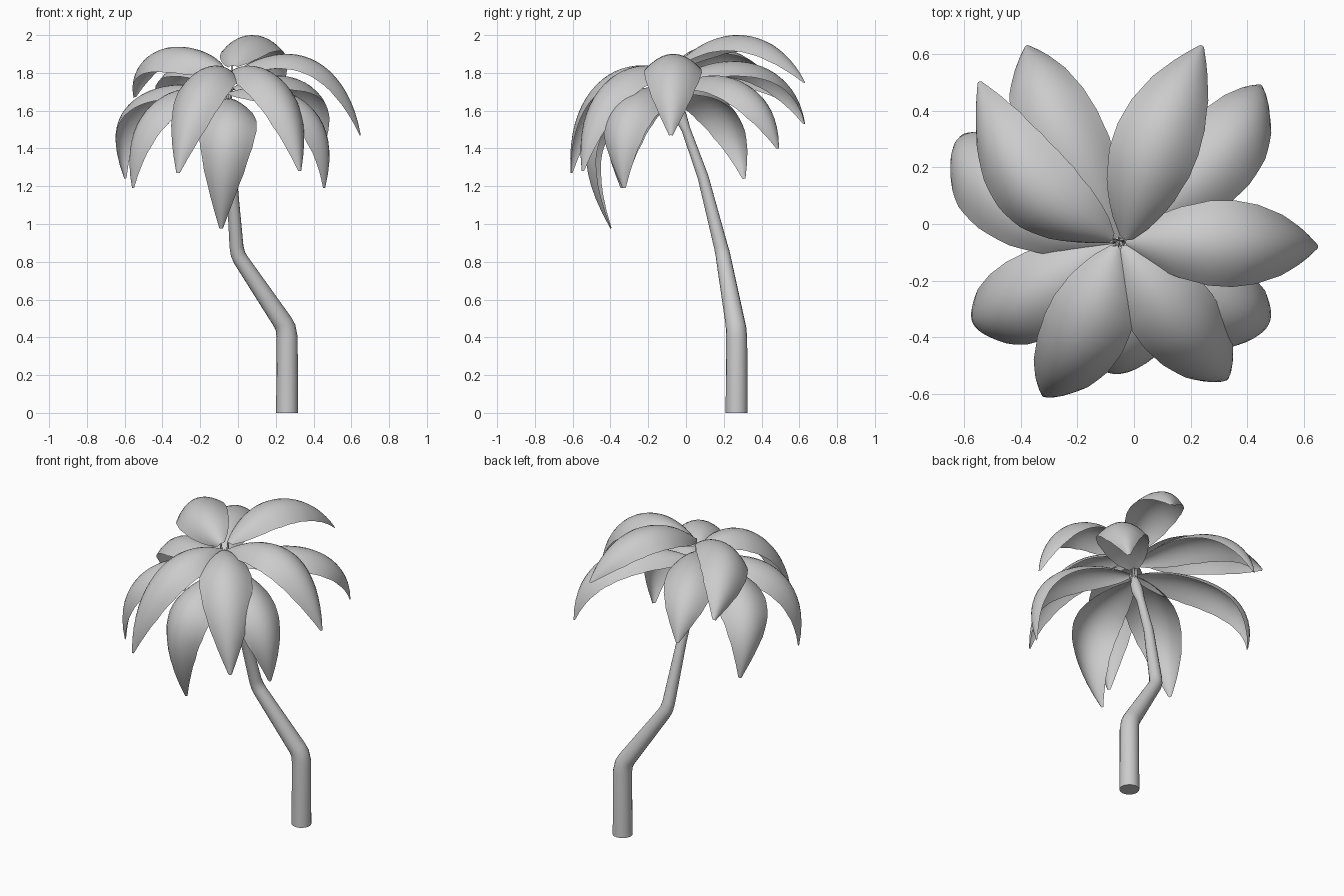
import bpy, bmesh, math
from mathutils import Vector

if "Cube" in bpy.data.objects:
    bpy.data.objects.remove(bpy.data.objects["Cube"])


def tube(name, pts, sides_res):
    # round tube along a path of (x, y, z, radius)
    cu = bpy.data.curves.new(name, 'CURVE')
    cu.dimensions = '3D'
    cu.bevel_depth = 1.0
    cu.bevel_resolution = sides_res
    cu.use_fill_caps = True
    sp = cu.splines.new('POLY')
    sp.points.add(len(pts) - 1)
    for p, (x, y, z, r) in zip(sp.points, pts):
        p.co = (x, y, z, 1)
        p.radius = r
    sp.use_smooth = True
    ob = bpy.data.objects.new(name, cu)
    bpy.context.collection.objects.link(ob)
    return ob


# half-width of a frond along its length
PROFILE = [(0, .025), (.05, .066), (.12, .102), (.2, .126), (.35, .15), (.5, .153),
           (.65, .14), (.8, .107), (.92, .058), (1, .01)]


def width(t):
    for (a, wa), (b, wb) in zip(PROFILE, PROFILE[1:]):
        if t <= b:
            return wa + (wb - wa) * (t - a) / (b - a)
    return PROFILE[-1][1]


def frond(name, base, mid, tip, bulge=0, roll=0, n=20, m=10):
    # arched blade: spine through base, mid and tip, pushed outward near the tip
    b, q, e = Vector(base), Vector(mid), Vector(tip)
    c = 2 * q - (b + e) / 2
    d = Vector((e.x - b.x, e.y - b.y, 0)).normalized()
    side0 = Vector((d.y, -d.x, 0))
    out = (d + Vector((0, 0, .5))) * bulge * 6.75

    def spine(t):
        return b * (1 - t) ** 2 + c * 2 * t * (1 - t) + e * t * t + out * max(t, 0) ** 3 * (1 - t)

    bm = bmesh.new()
    rows = []
    for i in range(n + 1):
        t = i / n
        p = spine(t)
        tan = (spine(t + .01) - spine(t - .01)).normalized()
        side = (side0 - tan * side0.dot(tan)).normalized()
        nor = side.cross(tan).normalized()
        a = math.radians(roll)
        s2 = side * math.cos(a) + nor * math.sin(a)
        n2 = nor * math.cos(a) - side * math.sin(a)
        w = width(t)
        row = []
        for j in range(m + 1):
            u = 2 * j / m - 1
            row.append(bm.verts.new(p + s2 * (u * w) - n2 * (.55 * w * u * u)))
        rows.append(row)
    for r0, r1 in zip(rows, rows[1:]):
        for j in range(m):
            f = bm.faces.new((r0[j], r0[j + 1], r1[j + 1], r1[j]))
            f.smooth = True
    bm.normal_update()
    me = bpy.data.meshes.new(name)
    bm.to_mesh(me)
    bm.free()
    ob = bpy.data.objects.new(name, me)
    bpy.context.collection.objects.link(ob)


# crooked tapering trunk
tube("trunk", [(.26, .268, 0, .058), (.26, .268, .40, .056), (.252, .265, .45, .054),
               (.237, .26, .48, .052), (.015, .2, .81, .04), (0, .195, .84, .039),
               (-.008, .185, .88, .037), (-.035, .09, 1.25, .029), (-.05, .0, 1.5, .024),
               (-.052, -.03, 1.57, .034), (-.053, -.05, 1.63, .03), (-.053, -.06, 1.68, .014)], 6)

# fronds: base, middle of spine, tip, tip bulge, roll
FRONDS = [
    ((-.06, -.05, 1.77), (-.27, .34, 1.84), (-.38, .63, 1.53), .04, 0),
    ((-.03, -.055, 1.84), (.085, .30, 1.995), (.24, .63, 1.75), .02, 0),
    ((-.03, -.04, 1.72), (.30, .25, 1.75), (.45, .49, 1.40), .05, 0),
    ((-.03, -.06, 1.80), (.37, -.07, 1.87), (.65, -.08, 1.47), .03, 0),
    ((-.04, -.08, 1.70), (.31, -.29, 1.64), (.46, -.33, 1.19), .07, 0),
    ((-.04, -.08, 1.80), (.17, -.36, 1.76), (.33, -.55, 1.28), .06, 0),
    ((-.06, -.08, 1.80), (-.19, -.41, 1.76), (-.32, -.61, 1.27), .05, 0),
    ((-.05, -.08, 1.66), (-.06, -.45, 1.52), (-.09, -.40, .975), .07, 0),
    ((-.07, -.08, 1.70), (-.40, -.28, 1.64), (-.56, -.34, 1.19), .06, 0),
    ((-.07, -.06, 1.70), (-.46, .11, 1.67), (-.60, .31, 1.24), .09, 0),
    ((-.08, -.06, 1.82), (-.39, .14, 1.92), (-.55, .50, 1.67), .03, 18),
]
for i, (b, q, e, bulge, roll) in enumerate(FRONDS):
    frond("frond_%02d" % (i + 1), b, q, e, bulge, roll)
    # thin stem joining the frond to the crown
    tube("stem_%02d" % (i + 1), [(-.053, -.055, 1.6, .009), (*b, .006)], 1)
